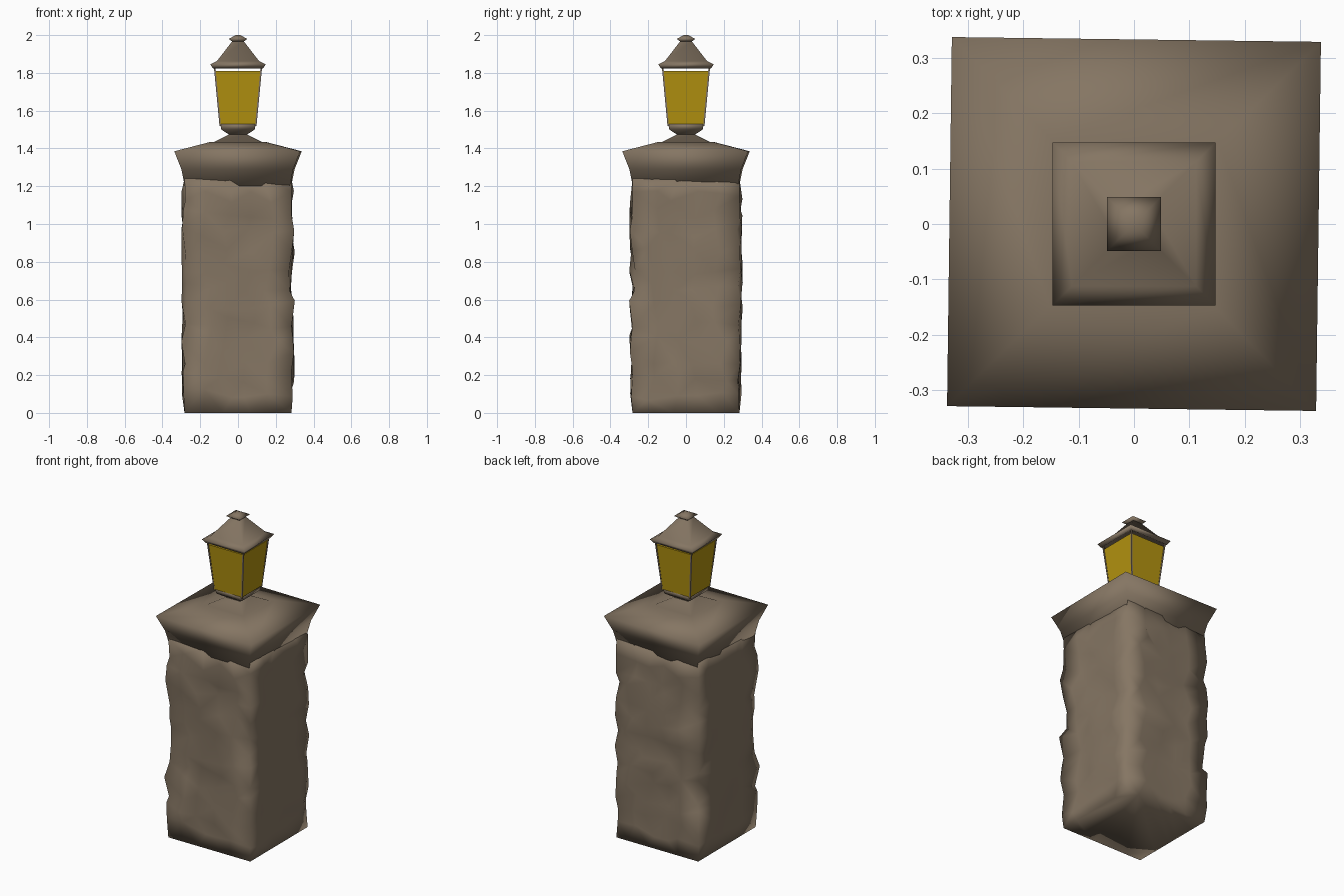
import bpy, bmesh, math, random
from mathutils import Vector

if "Cube" in bpy.data.objects:
    bpy.data.objects.remove(bpy.data.objects["Cube"])

random.seed(7)


def material(name, rgb):
    m = bpy.data.materials.new(name)
    m.diffuse_color = (*rgb, 1)
    m.use_nodes = True
    m.node_tree.nodes["Principled BSDF"].inputs["Base Color"].default_value = m.diffuse_color
    return m


STONE = material("brown stone", (0.235, 0.18, 0.125))
GLASS = material("amber glass", (0.45, 0.29, 0.005))


def finish(name, bm, mat, smooth):
    bmesh.ops.recalc_face_normals(bm, faces=bm.faces)
    for f in bm.faces:
        f.smooth = smooth
    me = bpy.data.meshes.new(name)
    bm.to_mesh(me)
    bm.free()
    ob = bpy.data.objects.new(name, me)
    bpy.context.collection.objects.link(ob)
    me.materials.append(mat)
    return ob


def loft(rings):
    """Skin closed rings of points, capping both ends."""
    bm = bmesh.new()
    vs = [[bm.verts.new(p) for p in ring] for ring in rings]
    n = len(vs[0])
    for a, b in zip(vs, vs[1:]):
        for i in range(n):
            j = (i + 1) % n
            bm.faces.new((a[i], a[j], b[j], b[i]))
    bm.faces.new(vs[0][::-1])
    bm.faces.new(vs[-1])
    return bm


def square(h, z):
    return [(-h, -h, z), (h, -h, z), (h, h, z), (-h, h, z)]


def square_part(name, profile, mat, smooth=True):
    return finish(name, loft([square(h, z) for h, z in profile]), mat, smooth)


# Rough stone pillar: square rings with jittered points
COLS, ROWS, TOP = 5, 13, 1.24
rings = []
for r in range(ROWS + 1):
    ring = []
    end = r in (0, ROWS)
    for s in range(4):
        for c in range(COLS):
            h = 0.283 + (0 if end else random.uniform(-0.013, 0.018))
            t = -1 + 2 * c / COLS
            if c:
                t += random.uniform(-0.12, 0.12)
            z = TOP * r / ROWS + (0 if end else random.uniform(-0.032, 0.032))
            x, y = t * h, -h
            a = s * math.pi / 2
            ring.append((x * math.cos(a) - y * math.sin(a),
                         x * math.sin(a) + y * math.cos(a), z))
    rings.append(ring)
bm = loft(rings)
bmesh.ops.triangulate(bm, faces=[f for f in bm.faces if len(f.verts) == 4],
                      quad_method='SHORT_EDGE')
finish("stone_pillar", bm, STONE, True)

# Flared cap slab with sloping top
cap = square_part("pillar_cap", [(0.278, 1.2), (0.296, 1.29), (0.333, 1.385),
                                 (0.15, 1.433), (0.13, 1.432), (0.045, 1.475)], STONE)
cap.rotation_euler.z = -0.013

# Lantern foot
square_part("lantern_foot", [(0.045, 1.46), (0.05, 1.475), (0.088, 1.5),
                             (0.094, 1.53)], STONE)

# Tapered glass
square_part("lantern_glass", [(0.099, 1.53), (0.121, 1.81)], GLASS, False)

# Thin corner posts
for sx in (-1, 1):
    for sy in (-1, 1):
        def ring(c, z, w=0.004):
            return [(sx * c + x, sy * c + y, z) for x, y, _ in square(w, 0)]
        finish("lantern_post", loft([ring(0.094, 1.52), ring(0.124, 1.835)]), STONE, False)

# Lantern roof and finial plate
square_part("lantern_roof", [(0.115, 1.832), (0.132, 1.822), (0.147, 1.845),
                             (0.112, 1.862), (0.03, 1.968)], STONE)
square_part("roof_finial", [(0.025, 1.962), (0.049, 1.98), (0.012, 2.0)], STONE)
